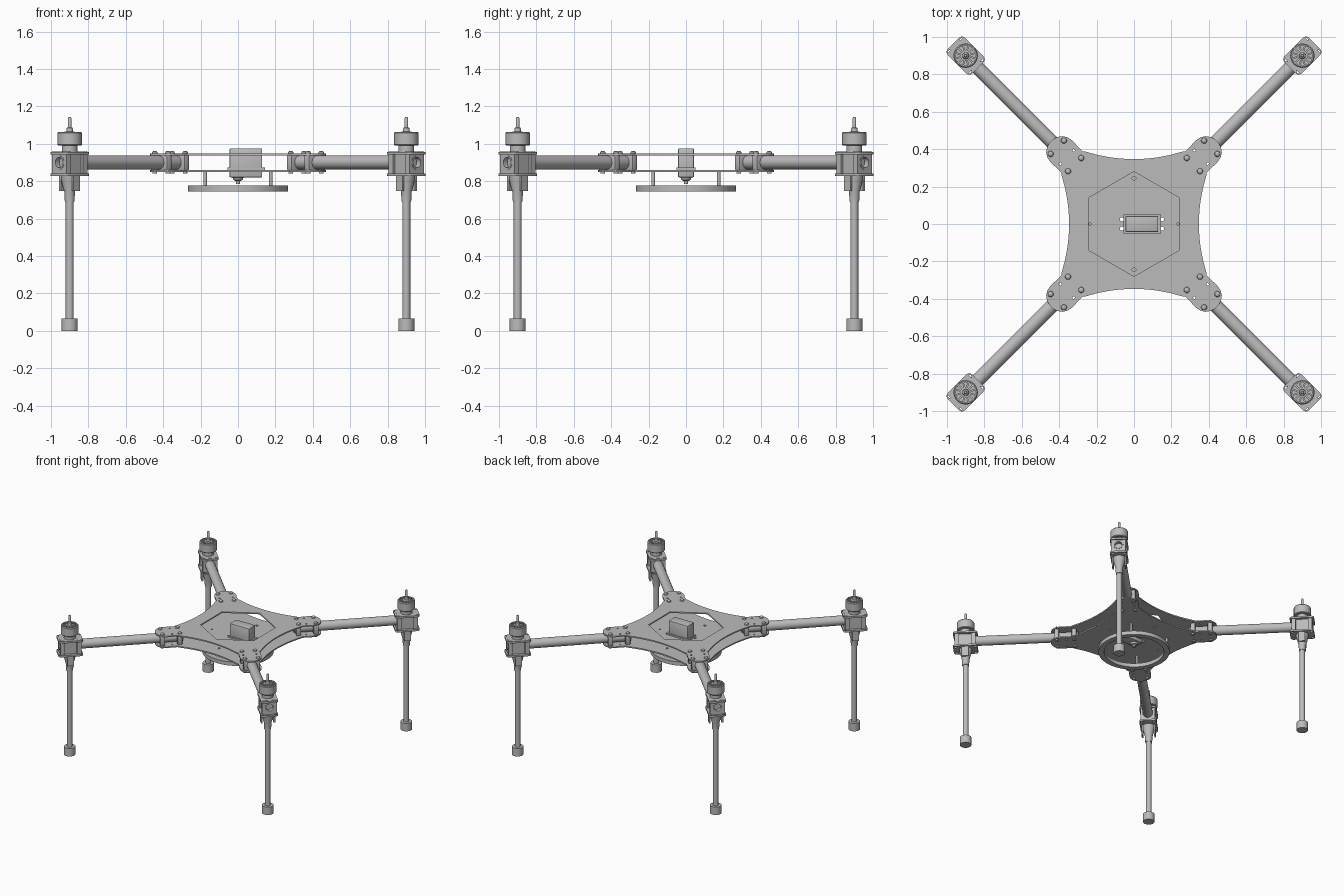
import bpy, bmesh, math
from mathutils import Matrix, Vector

old = bpy.data.objects.get("Cube")
if old:
    bpy.data.objects.remove(old, do_unlink=True)

grey = bpy.data.materials.new("plain grey")
grey.use_nodes = True
grey.diffuse_color = (0.5, 0.5, 0.5, 1)
grey.node_tree.nodes["Principled BSDF"].inputs["Base Color"].default_value = (0.5, 0.5, 0.5, 1)
parts = []


def add(name, mesh, matrix=Matrix()):
    mesh.transform(matrix)
    mesh.materials.clear()
    mesh.materials.append(grey)
    ob = bpy.data.objects.new(name, mesh)
    bpy.context.collection.objects.link(ob)
    parts.append(ob)
    return ob


def from_bm(name, bm, matrix=Matrix()):
    bmesh.ops.recalc_face_normals(bm, faces=bm.faces)
    mesh = bpy.data.meshes.new(name)
    bm.to_mesh(mesh)
    bm.free()
    return add(name, mesh, matrix)


def box(name, centre, size, matrix=Matrix(), bevel=0):
    bm = bmesh.new()
    bmesh.ops.create_cube(bm, size=1, matrix=Matrix.Translation(centre) @ Matrix.Diagonal((*size, 1)))
    if bevel:
        bmesh.ops.bevel(bm, geom=bm.edges[:], offset=bevel, segments=2, profile=0.5, affect='EDGES')
    return from_bm(name, bm, matrix)


def lathe(name, profile, matrix=Matrix(), steps=32):
    """Revolve (radius, height) points around z."""
    bm = bmesh.new()
    verts = [bm.verts.new((r, 0, z)) for r, z in profile]
    edges = [bm.edges.new(pair) for pair in zip(verts, verts[1:])]
    bmesh.ops.spin(bm, geom=verts + edges, axis=(0, 0, 1), cent=(0, 0, 0),
                   angle=math.tau, steps=steps, use_duplicate=False)
    bmesh.ops.remove_doubles(bm, verts=bm.verts[:], dist=1e-5)
    return from_bm(name, bm, matrix)


def rod(name, r, z0, z1, matrix=Matrix(), steps=24):
    return lathe(name, [(0, z0), (r, z0), (r, z1), (0, z1)], matrix, steps)


def circle(x, y, r, n=16):
    return [(x + r * math.cos(math.tau * i / n), y + r * math.sin(math.tau * i / n)) for i in range(n)]


def plate(name, loops, z0, z1, matrix=Matrix()):
    """Flat sheet: first loop is the outline, the others are holes."""
    cu = bpy.data.curves.new(name, 'CURVE')
    cu.dimensions = '2D'
    cu.fill_mode = 'BOTH'
    cu.extrude = (z1 - z0) / 2
    for loop in loops:
        sp = cu.splines.new('POLY')
        sp.points.add(len(loop) - 1)
        for p, (x, y) in zip(sp.points, loop):
            p.co = (x, y, 0, 1)
        sp.use_cyclic_u = True
    tmp = bpy.data.objects.new(name, cu)
    bpy.context.collection.objects.link(tmp)
    bpy.context.view_layer.update()
    mesh = bpy.data.meshes.new_from_object(tmp.evaluated_get(bpy.context.evaluated_depsgraph_get()))
    bpy.data.objects.remove(tmp, do_unlink=True)
    return add(name, mesh, matrix @ Matrix.Translation((0, 0, (z0 + z1) / 2)))


def turn(points, angle):
    rot = Matrix.Rotation(angle, 2)
    return [tuple(rot @ Vector(p)) for p in points]


QUARTERS = [math.pi / 4 + k * math.pi / 2 for k in range(4)]

# Body plates: rounded lobes at the corners joined by hollow curves
half_lobe = [(0.47, 0.08), (0.55, 0.082), (0.58, 0.076), (0.602, 0.062), (0.618, 0.04), (0.626, 0.015)]
lobe = [(u, -v) for u, v in half_lobe] + half_lobe[::-1]
hollow = [(0.347 + 0.6 * t * t, t) for t in [-0.26 + 0.52 * i / 16 for i in range(17)]]
outline, arm_holes = [], []
for a in QUARTERS:
    outline += turn(lobe, a) + turn(hollow, a + math.pi / 4)
    for v in (-0.05, 0.05):
        arm_holes.append(turn(circle(0.507, v, 0.007, 12), a))
hexagon = [(0.28 * math.sin(math.tau * i / 6), 0.28 * math.cos(math.tau * i / 6)) for i in range(6)]
small_holes = [circle(x, y, 0.011) for x in (-0.065, 0.15) for y in (-0.025, 0.025)]
small_holes += [circle(0, s * 0.245, 0.01) for s in (-1, 1)]
small_holes += [circle(s * 0.235, 0, 0.007) for s in (-1, 1)]
plate("top_plate", [outline, hexagon] + arm_holes, 0.938, 0.948)
plate("bottom_plate", [outline] + arm_holes + small_holes, 0.85, 0.86)

# Underslung ring on four posts
lathe("lower_ring", [(0.225, 0.745), (0.267, 0.745), (0.267, 0.776), (0.225, 0.776), (0.225, 0.745)], steps=64)
for x in (-0.175, 0.175):
    for y in (-0.175, 0.175):
        rod("ring_post", 0.009, 0.77, 0.855, Matrix.Translation((x, y, 0)), 12)

# Servo with its output shaft
box("servo_body", (0.042, 0, 0.898), (0.175, 0.086, 0.155), bevel=0.006)
box("servo_collar", (0.045, 0, 0.866), (0.2, 0.1, 0.012))
lathe("servo_shaft", [(0, 0.785), (0.012, 0.785), (0.012, 0.8), (0.024, 0.806), (0.032, 0.825), (0, 0.825)])

# Motor profile: base, bell with recessed top, hub and shaft
motor = [(0, 0.953), (0.042, 0.953), (0.042, 0.99), (0.06, 0.99), (0.065, 0.995), (0.065, 1.058),
         (0.06, 1.064), (0.054, 1.064), (0.054, 1.04), (0.028, 1.04), (0.028, 1.064), (0.018, 1.066),
         (0.016, 1.085), (0.01, 1.088), (0.01, 1.135), (0.006, 1.142), (0, 1.142)]
leg = [(0, 0.835), (0.048, 0.835), (0.046, 0.81), (0.028, 0.74), (0.026, 0.69), (0.021, 0.69),
       (0.021, 0.065), (0.043, 0.065), (0.043, 0), (0, 0)]
END = 0.9 * math.sqrt(2)


def mount_outline():
    pts = []
    for i, (su, sv) in enumerate([(1, 1), (-1, 1), (-1, -1), (1, -1)]):
        for j in range(5):
            a = math.pi / 2 * (i + j / 4)
            pts.append((END + su * 0.071 + 0.021 * math.cos(a), sv * 0.044 + 0.021 * math.sin(a)))
    return pts


mount_holes = [circle(END + u, v, 0.011, 12) for u in (-0.073, 0.073) for v in (-0.045, 0.045)]

for a in QUARTERS:
    arm = Matrix.Rotation(a, 4, 'Z')
    tip = arm @ Matrix.Translation((END, 0, 0))
    along = arm @ Matrix.Translation((0, 0, 0.9)) @ Matrix.Rotation(math.pi / 2, 4, 'Y')

    # Hollow arm tube running from the body through the motor mount
    lathe("arm_tube", [(0.028, 0.42), (0.037, 0.42), (0.037, END + 0.08), (0.028, END + 0.08), (0.028, 0.42)], along)

    # Clamps and bolts between the body plates
    for u in (0.449, 0.58):
        box("arm_clamp", (u, 0, 0.899), (0.035, 0.124, 0.08), arm, 0.004)
        for v in (-0.05, 0.05):
            at = arm @ Matrix.Translation((u, v, 0))
            lathe("clamp_bolt", [(0, 0.84), (0.013, 0.84), (0.013, 0.85), (0.007, 0.851), (0.007, 0.947),
                                 (0.016, 0.948), (0.014, 0.956), (0.008, 0.961), (0, 0.962)], at, 12)

    # Motor mount: two plates, end blocks with a bore, hanging tabs
    plate("mount_upper_plate", [mount_outline()] + mount_holes, 0.942, 0.956, arm)
    plate("mount_lower_plate", [mount_outline()] + mount_holes, 0.828, 0.842, arm)
    face = [(-0.058, -0.055), (0.058, -0.055), (0.058, 0.055), (-0.058, 0.055)]
    for u in (END - 0.062, END + 0.062):
        stand = arm @ Matrix.Translation((u, 0, 0.9)) @ Matrix.Rotation(math.pi / 2, 4, 'Y')
        plate("mount_block", [face, circle(0, 0, 0.036, 24)], -0.016, 0.016, stand)
    box("mount_core", (0, 0, 0.892), (0.1, 0.082, 0.105), tip)
    for v in (-0.048, 0.048):
        box("leg_tab", (0, v, 0.79), (0.05, 0.012, 0.085), tip)

    # Landing leg with socket and foot
    lathe("landing_leg", leg, tip)

    # Motor with spokes across the bell
    lathe("motor", motor, tip)
    for k in range(12):
        box("motor_spoke", (0.041, 0, 1.052), (0.028, 0.009, 0.022),
            tip @ Matrix.Rotation(math.tau * k / 12, 4, 'Z'))

# Smooth round surfaces while keeping edges crisp
bpy.ops.object.select_all(action='DESELECT')
for ob in parts:
    ob.select_set(True)
bpy.context.view_layer.objects.active = parts[0]
bpy.ops.object.shade_smooth_by_angle(angle=math.radians(35))
